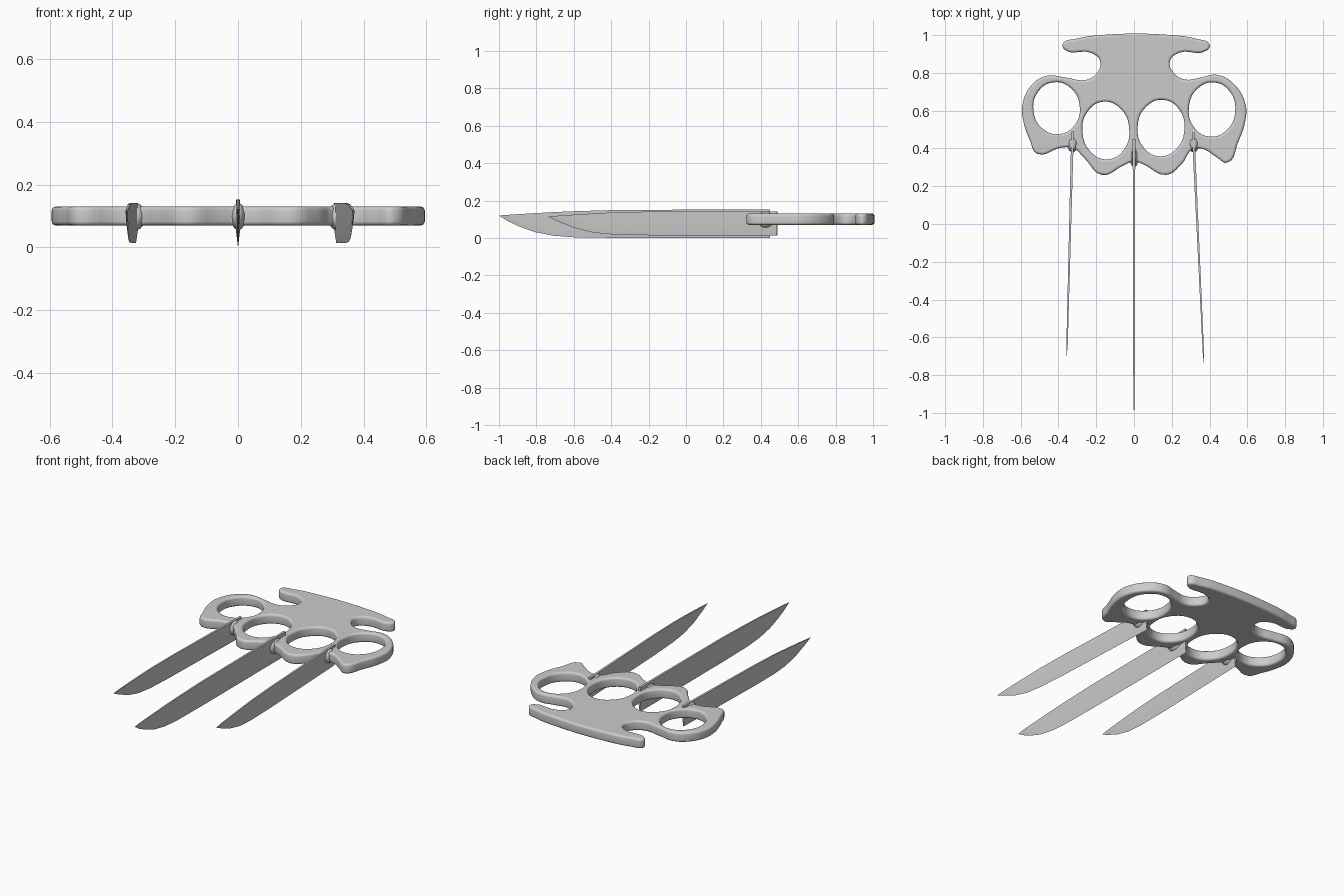
import bpy, bmesh, math
from mathutils import Vector

if "Cube" in bpy.data.objects:
    bpy.data.objects.remove(bpy.data.objects["Cube"])

# ---------- helpers ----------
def smooth(ob, angle=40):
    bpy.ops.object.select_all(action='DESELECT')
    ob.select_set(True)
    bpy.context.view_layer.objects.active = ob
    bpy.ops.object.shade_smooth_by_angle(angle=math.radians(angle))

def add_loop(curve, pts):
    sp = curve.splines.new('BEZIER')
    sp.bezier_points.add(len(pts) - 1)
    for bp, (x, y) in zip(sp.bezier_points, pts):
        bp.co = (x, y, 0)
        bp.handle_left_type = bp.handle_right_type = 'AUTO'
    sp.use_cyclic_u = True
    sp.resolution_u = 5

def ellipse(cx, cy, rx, ry, tilt, n=8):
    c, s = math.cos(tilt), math.sin(tilt)
    out = []
    for i in range(n):
        a = 2 * math.pi * i / n
        u, v = rx * math.cos(a), ry * math.sin(a)
        out.append((cx + u * c - v * s, cy + u * s + v * c))
    return out

# ---------- knuckle grip: rounded plate with four finger holes ----------
left = [(-.18, 1.0), (-.31, .98), (-.375, .957), (-.37, .925), (-.225, .905), (-.178, .86),
        (-.2, .795), (-.255, .763), (-.36, .775), (-.46, .785), (-.54, .738), (-.59, .635),
        (-.588, .555), (-.55, .44), (-.513, .372), (-.38, .405), (-.32, .40), (-.26, .345),
        (-.17, .26), (-.055, .31)]
right = [(0, .33), (.05, .315), (.17, .26), (.255, .32), (.31, .395), (.37, .395), (.435, .355),
         (.495, .325), (.55, .43), (.59, .55), (.59, .635), (.53, .74), (.44, .79), (.35, .775),
         (.27, .765), (.21, .80), (.19, .86), (.235, .905), (.385, .918), (.40, .95),
         (.33, .98), (.2, 1.0)]
BEV = .013
cu = bpy.data.curves.new("knuckle_grip", 'CURVE')
cu.dimensions = '2D'
cu.fill_mode = 'BOTH'
cu.extrude = .03 - BEV
cu.bevel_depth = BEV
cu.bevel_resolution = 3
cu.offset = -BEV
add_loop(cu, left + right)
for h in [(-.41, .613, .123, .138, .12), (.413, .606, .123, .144, -.08),
          (-.149, .495, .124, .153, .08), (.143, .508, .124, .150, -.08)]:
    add_loop(cu, ellipse(*h))
grip = bpy.data.objects.new("knuckle_grip", cu)
grip.location.z = .1
bpy.context.collection.objects.link(grip)
bpy.ops.object.select_all(action='DESELECT')
grip.select_set(True)
bpy.context.view_layer.objects.active = grip
bpy.ops.object.convert(target='MESH')
smooth(bpy.context.view_layer.objects.active)

# ---------- blades: wedge section, thick spine on top, sharp edge below ----------
def blade(name, base, tip, stations, tip_z, half=.007):
    base, tip = Vector(base), Vector(tip)
    d = tip - base
    side = Vector((-d.y, d.x)).normalized()
    bm = bmesh.new()
    def v(t, z, w):
        p = base + d * t + side * w
        return bm.verts.new((p.x, p.y, z))
    rows = []
    for t, zt, zb in stations:
        w = half * (1 - .5 * t)
        zm = zb + (zt - zb) * .3
        rows.append([v(t, zt, w), v(t, zm, w * .8), v(t, zb, 0), v(t, zm, -w * .8), v(t, zt, -w)])
    end = v(1, tip_z, 0)
    bm.faces.new(rows[0])
    for a, b in zip(rows, rows[1:]):
        for i in range(5):
            j = (i + 1) % 5
            bm.faces.new((a[i], a[j], b[j], b[i]))
    for i in range(5):
        bm.faces.new((rows[-1][i], rows[-1][(i + 1) % 5], end))
    bmesh.ops.recalc_face_normals(bm, faces=bm.faces)
    me = bpy.data.meshes.new(name)
    bm.to_mesh(me)
    bm.free()
    ob = bpy.data.objects.new(name, me)
    bpy.context.collection.objects.link(ob)
    smooth(ob, 25)

mid = [(0, .152, .0), (.55, .150, .0), (.72, .143, .003), (.80, .138, .012), (.87, .132, .032),
       (.93, .127, .064), (.97, .123, .092)]
outer = [(0, .142, .014), (.55, .141, .014), (.71, .137, .018), (.80, .131, .028),
         (.88, .125, .052), (.95, .119, .086)]
blade("middle_blade", (0, .45), (0, -1), mid, .12)
blade("left_blade", (-.325, .49), (-.356, -.70), outer, .115)
blade("right_blade", (.313, .485), (.37, -.74), outer, .115)

# ---------- swollen collars where the blades enter the grip ----------
for name, x, y, rx, ry in [("middle_collar", .001, .36, .024, .06),
                           ("left_collar", -.325, .425, .03, .045),
                           ("right_collar", .316, .425, .03, .045)]:
    bpy.ops.mesh.primitive_uv_sphere_add(segments=24, ring_count=12, radius=1, location=(x, y, .098))
    ob = bpy.context.object
    ob.name = name
    ob.scale = (rx, ry, .043)
    smooth(ob, 60)
